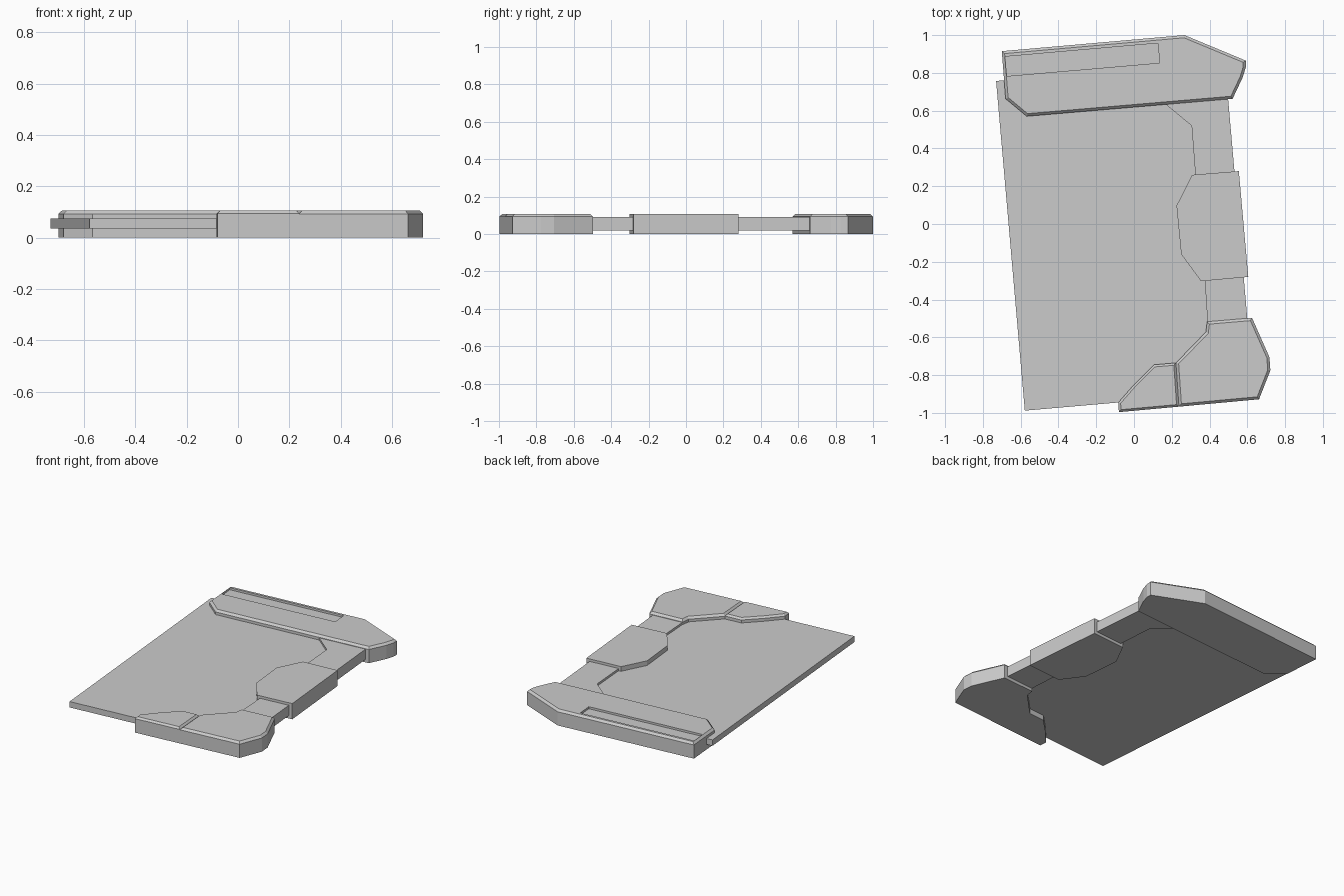
import bpy, bmesh

if "Cube" in bpy.data.objects:
    bpy.data.objects.remove(bpy.data.objects["Cube"])


def plate(name, outline, z0, z1, chamfer=0.0):
    """Extrude an outline between two heights, with an optional chamfered top rim."""
    bm = bmesh.new()
    bottom = bm.faces.new([bm.verts.new((x, y, z0)) for x, y in outline])
    ext = bmesh.ops.extrude_face_region(bm, geom=[bottom], use_keep_orig=True)
    top = [v for v in ext["geom"] if isinstance(v, bmesh.types.BMVert)]
    bmesh.ops.translate(bm, verts=top, vec=(0, 0, z1 - z0))
    bmesh.ops.recalc_face_normals(bm, faces=bm.faces)
    if chamfer:
        rim = [e for e in bm.edges if all(v in top for v in e.verts)]
        bmesh.ops.bevel(bm, geom=rim, offset=chamfer, segments=1,
                        profile=0.5, affect='EDGES')
    bmesh.ops.recalc_face_normals(bm, faces=bm.faces)
    mesh = bpy.data.meshes.new(name)
    bm.to_mesh(mesh)
    bm.free()
    obj = bpy.data.objects.new(name, mesh)
    bpy.context.collection.objects.link(obj)
    return obj


TOP = 0.107

# Thin main panel
plate("main_panel", [(-0.73, 0.757), (-0.578, -0.988), (0.55, -0.89), (0.46, 0.86)],
      0.035, 0.075)

# Side rail running beneath the end caps and grip
plate("side_rail", [(0.16, 0.64), (0.305, 0.52), (0.325, 0.26), (0.375, -0.30),
                    (0.392, -0.56), (0.605, -0.56), (0.495, 0.70), (0.155, 0.67)],
      0.02, 0.09)

# Raised middle grip
plate("middle_grip", [(0.308, 0.26), (0.225, 0.097), (0.25, -0.16), (0.355, -0.303),
                      (0.605, -0.28), (0.555, 0.28)], 0.0, TOP)

# Large rear cap with recessed slot
cap = plate("rear_cap", [(-0.70, 0.915), (-0.68, 0.663), (-0.568, 0.57), (0.522, 0.663),
                         (0.575, 0.775), (0.592, 0.83), (0.592, 0.865), (0.267, 1.0)],
            0.0, TOP, 0.014)
slot = plate("slot_cutter", [(-0.683, 0.886), (-0.672, 0.783), (0.135, 0.853), (0.127, 0.957)],
             TOP - 0.014, TOP + 0.05)
slot.hide_render = True
slot.hide_viewport = True
cut = cap.modifiers.new("slot", 'BOOLEAN')
cut.operation = 'DIFFERENCE'
cut.solver = 'EXACT'
cut.object = slot

# Front corner cap and its neighbouring wedge
plate("front_corner_cap", [(0.387, -0.517), (0.38, -0.572), (0.222, -0.735), (0.238, -0.967),
                           (0.662, -0.928), (0.722, -0.775), (0.717, -0.705), (0.625, -0.497)],
      0.0, TOP, 0.014)
plate("front_wedge", [(0.222, -0.735), (0.105, -0.745), (0.0, -0.85), (-0.083, -0.945),
                      (-0.08, -0.996), (0.238, -0.967)], 0.0, TOP, 0.012)
